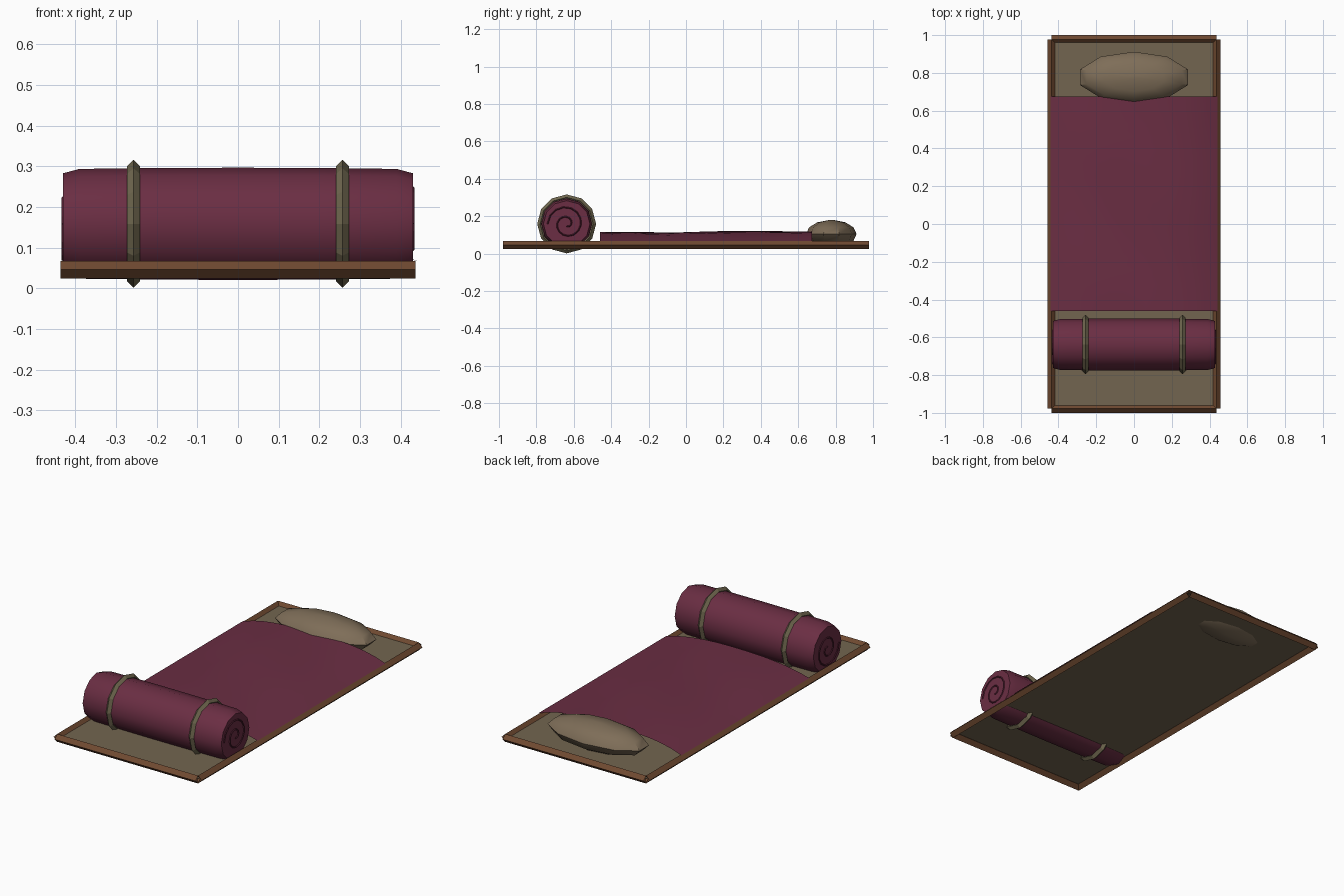
import bpy, bmesh
from math import sin, cos, pi, tau, sqrt

cube = bpy.data.objects.get("Cube")
if cube:
    bpy.data.objects.remove(cube, do_unlink=True)


def material(name, rgb):
    mat = bpy.data.materials.new(name)
    mat.use_nodes = True
    mat.diffuse_color = (*rgb, 1)
    mat.node_tree.nodes["Principled BSDF"].inputs["Base Color"].default_value = (*rgb, 1)
    return mat


wine = material("wine cloth", (0.145, 0.027, 0.056))
dark_wine = material("dark wine seam", (0.09, 0.015, 0.034))
canvas = material("canvas", (0.17, 0.13, 0.08))
linen = material("pillow linen", (0.21, 0.155, 0.098))
wood = material("wood", (0.16, 0.067, 0.03))
strap_mat = material("strap webbing", (0.165, 0.14, 0.08))


def add(name, data, mat):
    obj = bpy.data.objects.new(name, data)
    data.materials.append(mat)
    bpy.context.collection.objects.link(obj)
    return obj


def loft(name, rings, mat, smooth_angle):
    """Skin equal rings of points and cap both ends."""
    bm = bmesh.new()
    loops = [[bm.verts.new(p) for p in ring] for ring in rings]
    n = len(loops[0])
    for a, b in zip(loops, loops[1:]):
        for i in range(n):
            j = (i + 1) % n
            bm.faces.new((a[i], a[j], b[j], b[i]))
    bm.faces.new(loops[0])
    bm.faces.new(loops[-1])
    bmesh.ops.recalc_face_normals(bm, faces=bm.faces)
    return finish(name, bm, mat, smooth_angle)


def finish(name, bm, mat, smooth_angle):
    mesh = bpy.data.meshes.new(name)
    bm.to_mesh(mesh)
    bm.free()
    obj = add(name, mesh, mat)
    bpy.ops.object.select_all(action='DESELECT')
    obj.select_set(True)
    bpy.context.view_layer.objects.active = obj
    bpy.ops.object.shade_smooth_by_angle(angle=smooth_angle)
    return obj


def tube(name, points, radius, mat, closed=False):
    """Open-ended tube of diamond section along a path."""
    curve = bpy.data.curves.new(name, 'CURVE')
    curve.dimensions = '3D'
    curve.twist_mode = 'Z_UP'
    curve.bevel_depth = radius
    curve.bevel_resolution = 0
    spline = curve.splines.new('POLY')
    spline.points.add(len(points) - 1)
    for pt, co in zip(spline.points, points):
        pt.co = (*co, 1)
    spline.use_cyclic_u = closed
    spline.use_smooth = False
    return add(name, curve, mat)


HALF_X, HALF_Y, RAIL_Z = 0.437, 0.978, 0.046

# Wooden frame
for s, side in ((1, "left"), (-1, "right")):
    x = s * HALF_X
    tube(side + "_rail", [(x, -HALF_Y, RAIL_Z), (x, HALF_Y, RAIL_Z)], 0.022, wood)
for s, side in ((-1, "front"), (1, "back")):
    y = s * HALF_Y
    tube(side + "_rail", [(-HALF_X, y, RAIL_Z), (HALF_X, y, RAIL_Z)], 0.022, wood)

# Canvas bed
bm = bmesh.new()
bmesh.ops.create_grid(bm, x_segments=1, y_segments=1, size=1)
for v in bm.verts:
    v.co = (v.co.x * HALF_X, v.co.y * HALF_Y, 0.05)
finish("canvas_bed", bm, canvas, 0)

# Blanket: a softly domed, slightly rippled sheet
bm = bmesh.new()
bmesh.ops.create_grid(bm, x_segments=14, y_segments=16, size=1)
for v in bm.verts:
    u, w = v.co.x, v.co.y
    dome = 1 - abs(u) ** 3
    ripple = 0.003 * sin(5 * w + 3 * u) * dome
    v.co = (u * 0.443, 0.107 + w * 0.567, 0.067 + dome * (0.05 + 0.004 * w) + ripple)
finish("blanket", bm, wine, 1.0)

# Pillow: squashed ten-sided ball
rings = []
for k in range(7):
    t = pi * (0.03 + 0.94 * k / 6)
    rings.append([(0.3 * sin(t) * cos(a), 0.777 + 0.135 * sin(t) * sin(a), 0.105 - 0.075 * cos(t))
                  for a in (pi / 2 + tau * i / 10 for i in range(10))])
loft("pillow", rings, linen, 0.6)

# Rolled blanket, slightly fatter in the middle
ROLL_Y, ROLL_Z, SIDES = -0.638, 0.159, 12
rings = []
for x in (-0.43, -0.39, -0.2, 0, 0.2, 0.39, 0.43):
    r = 0.138 - 0.02 * x * x - (0.01 if abs(x) > 0.4 else 0)
    rings.append([(x, ROLL_Y + r * sin(tau * i / SIDES), ROLL_Z + r * cos(tau * i / SIDES))
                  for i in range(SIDES)])
loft("blanket_roll", rings, wine, 0.7)

# Straps and the spiral seams on the roll ends
for s, side in ((1, "left"), (-1, "right")):
    hoop = [(0.142 * cos(tau * i / SIDES), 0.142 * sin(tau * i / SIDES), 0) for i in range(SIDES)]
    strap = tube(side + "_strap", hoop, 0.0155, strap_mat, closed=True)
    strap.location = (s * 0.257, ROLL_Y, ROLL_Z)
    strap.rotation_euler.y = pi / 2

    spiral = []
    for i in range(25):
        r, a = 0.012 + 0.09 * i / 24, 1.75 * tau * i / 24
        spiral.append((s * r * cos(a), r * sin(a), 0))
    seam = tube(side + "_spiral_seam", spiral, 0.005, dark_wine)
    seam.location = (s * 0.429, ROLL_Y, ROLL_Z)
    seam.rotation_euler.y = pi / 2
